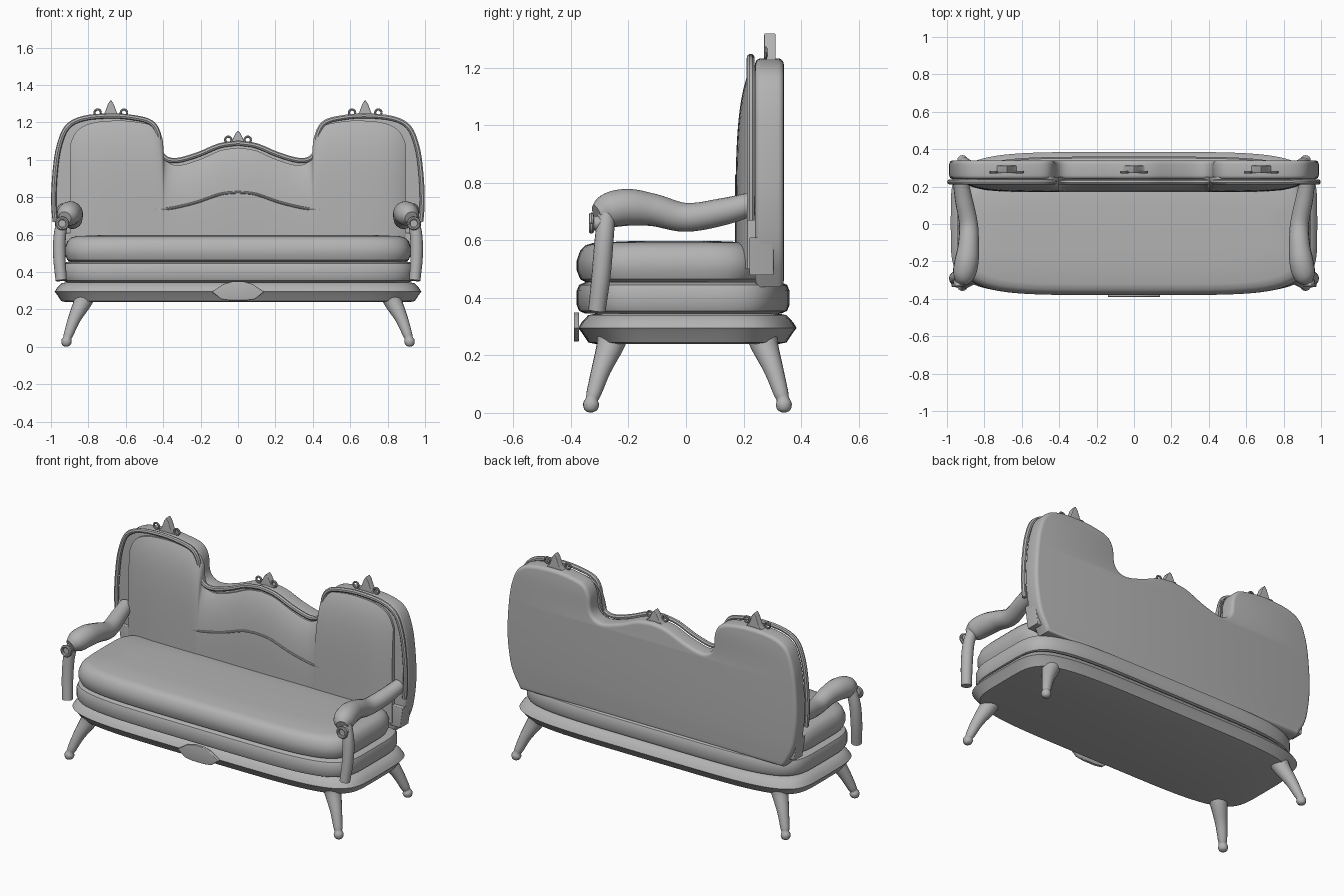
import bpy, bmesh, math
from mathutils import Vector

cube = bpy.data.objects.get("Cube")
if cube:
    bpy.data.objects.remove(cube)

mat = bpy.data.materials.new("plain_grey")
mat.use_nodes = True
grey = (0.45, 0.45, 0.45, 1)
mat.diffuse_color = grey
mat.node_tree.nodes["Principled BSDF"].inputs["Base Color"].default_value = grey


def finish(name, bm, angle=40):
    """Turn a bmesh into a shaded object."""
    bmesh.ops.recalc_face_normals(bm, faces=bm.faces)
    me = bpy.data.meshes.new(name)
    bm.to_mesh(me)
    bm.free()
    me.materials.append(mat)
    ob = bpy.data.objects.new(name, me)
    bpy.context.collection.objects.link(ob)
    bpy.ops.object.select_all(action='DESELECT')
    ob.select_set(True)
    bpy.context.view_layer.objects.active = ob
    bpy.ops.object.shade_smooth_by_angle(angle=math.radians(angle))
    return ob


def smooth(points, steps=6):
    """Catmull-Rom interpolation through points of any dimension."""
    pts = [Vector(p) for p in points]
    pts = [pts[0] * 2 - pts[1]] + pts + [pts[-1] * 2 - pts[-2]]
    out = []
    for a, b, c, d in zip(pts, pts[1:], pts[2:], pts[3:]):
        for k in range(steps):
            t = k / steps
            out.append((b * 2 + (c - a) * t + (a * 2 - b * 5 + c * 4 - d) * t * t
                        + (b * 3 - a - c * 3 + d) * t ** 3) / 2)
    return out + [pts[-2]]


def skin(bm, rings):
    """Bridge rings of equal length and cap both ends."""
    rows = [[bm.verts.new(p) for p in r] for r in rings]
    n = len(rows[0])
    for a, b in zip(rows, rows[1:]):
        for i in range(n):
            bm.faces.new((a[i], a[(i + 1) % n], b[(i + 1) % n], b[i]))
    bm.faces.new(rows[0])
    bm.faces.new(rows[-1])


def tube(name, knots, sides=16, steps=6):
    """Tube through (x, y, z, radius) knots."""
    pts = smooth(knots, steps)
    cen = [p.to_3d() if len(p) == 3 else Vector(p[:3]) for p in pts]
    rings, u = [], None
    for i, c in enumerate(cen):
        d = (cen[min(i + 1, len(cen) - 1)] - cen[max(i - 1, 0)]).normalized()
        u = d.orthogonal().normalized() if u is None else (u - d * u.dot(d)).normalized()
        v = d.cross(u)
        rings.append([c + (u * math.cos(a) + v * math.sin(a)) * pts[i][3]
                      for a in (math.tau * k / sides for k in range(sides))])
    bm = bmesh.new()
    skin(bm, rings)
    return finish(name, bm)


def slab(name, hx, y0, y1, profile, power=5, n=96):
    """Rounded-rectangle body; profile holds (inset, z) pairs."""
    cy, hy = (y0 + y1) / 2, (y1 - y0) / 2
    rings = []
    for inset, z in profile:
        ring = []
        for k in range(n):
            c, s = math.cos(math.tau * k / n), math.sin(math.tau * k / n)
            ring.append(((hx - inset) * math.copysign(abs(c) ** (2 / power), c),
                         cy + (hy - inset) * math.copysign(abs(s) ** (2 / power), s), z))
        rings.append(ring)
    bm = bmesh.new()
    skin(bm, rings)
    return finish(name, bm)


def plate(name, outline, y0, y1, bevel=0.0):
    """Extrude an (x, z) outline in depth with rounded rims."""
    cu = bpy.data.curves.new(name, 'CURVE')
    cu.dimensions, cu.fill_mode = '2D', 'BOTH'
    sp = cu.splines.new('POLY')
    sp.points.add(len(outline) - 1)
    for p, (x, z) in zip(sp.points, outline):
        p.co = (x, z, 0, 1)
    sp.use_cyclic_u = True
    cu.extrude = (y1 - y0) / 2 - bevel
    cu.bevel_depth, cu.offset, cu.bevel_resolution = bevel, -bevel, 3
    tmp = bpy.data.objects.new(name, cu)
    bpy.context.collection.objects.link(tmp)
    bpy.context.view_layer.update()
    me = bpy.data.meshes.new_from_object(tmp.evaluated_get(bpy.context.evaluated_depsgraph_get()))
    bpy.data.objects.remove(tmp)
    bm = bmesh.new()
    bm.from_mesh(me)
    bmesh.ops.remove_doubles(bm, verts=bm.verts, dist=0.0001)
    for v in bm.verts:
        v.co = (v.co.x, (y0 + y1) / 2 - v.co.z, v.co.y)
    return finish(name, bm)


def ring(name, x, y, z, radius, thick):
    pts = [(x + radius * math.cos(a), y, z + radius * math.sin(a), thick)
           for a in (math.tau * k / 20 for k in range(21))]
    return tube(name, pts, 8, 1)


# Base rail, seat frame and cushion
slab("base_rail", 0.98, -0.375, 0.385, [(0.06, 0.24), (0.035, 0.245), (0.012, 0.28), (0, 0.295),
                                       (0.012, 0.315), (0.035, 0.34), (0.06, 0.345)])
slab("seat_frame", 0.945, -0.38, 0.36, [(0.03, 0.345), (0.008, 0.355), (0, 0.375), (0, 0.425),
                                       (0.008, 0.445), (0.03, 0.455)])
slab("seat_cushion", 0.925, -0.38, 0.3, [(0.04, 0.45), (0.012, 0.465), (0, 0.495), (0, 0.53), (0.012, 0.565),
                                       (0.03, 0.583), (0.06, 0.592), (0.2, 0.598)])

# Half outline of the back, from middle top round to the bottom corner
half = [(0, 1.1), (0.1, 1.085), (0.21, 1.04), (0.32, 1.008), (0.385, 1.015), (0.42, 1.06), (0.43, 1.15),
        (0.47, 1.21), (0.56, 1.235), (0.68, 1.245), (0.83, 1.232), (0.92, 1.185), (0.965, 1.08),
        (0.985, 0.95), (0.993, 0.8), (0.985, 0.68), (0.96, 0.56), (0.9, 0.45)]
arc = [tuple(p) for p in smooth(half, 4)]
shell = [(x * 0.995, z - 0.012) for x, z in arc]
plate("back_shell", shell + [(-x, z) for x, z in reversed(shell[1:])], 0.24, 0.34, 0.02)

# Trim bead following the outline above the arms
bead = [(x * 0.992, z - 0.01) for x, z in arc if z > 0.67]
both = [(-x, z) for x, z in reversed(bead[1:])] + bead
tube("back_trim", [(x, 0.225, z, 0.014) for x, z in both], 8, 1)

# Upholstered front of the back, a padded height field
top = [(x * 0.94, z - 0.035) for x, z in arc if x * 0.94 < 0.93 and z > 1.1 or x < 0.43]
cols = []
for x, z in top:
    if z > 0.7 and (not cols or x > cols[-1][0] + 0.002):
        cols.append((x, z))
cols = [(-x, z) for x, z in reversed(cols[1:])] + cols
edge = cols[-1][0]
bm = bmesh.new()
grid = []
for x, z in cols:
    line = []
    for k in range(25):
        h = z - (z - 0.5) * (k / 24) ** 1.5
        puff = (1 - math.exp(-(z - h) / 0.12)) * (1 - 0.75 * math.exp(-(edge - abs(x)) / 0.08))
        line.append(bm.verts.new((x, 0.24 - 0.012 - 0.058 * puff, h)))
    line.append(bm.verts.new((x, 0.25, 0.5)))
    grid.append([bm.verts.new((x, 0.25, z))] + line)
for a, b in zip(grid, grid[1:]):
    for i in range(len(a) - 1):
        bm.faces.new((a[i], a[i + 1], b[i + 1], b[i]))
bm.faces.new(grid[0])
bm.faces.new(grid[-1])
finish("back_upholstery", bm, 50)

# Wavy piping across the back
tube("back_piping", [(x, 0.178 + 0.035 * (abs(x) / 0.88) ** 6, z, 0.007) for x, z in
                     [(s * a, b) for s, seq in ((-1, 1), (1, -1)) for a, b in
                      [(0.87, 0.825), (0.75, 0.82), (0.6, 0.775), (0.43, 0.735), (0.25, 0.765),
                       (0.1, 0.815), (0.02, 0.825)][::seq]]], 8, 4)

# Front medallion
oval = [(0.14, 0.295), (0.08, 0.335), (0.03, 0.35), (-0.03, 0.35), (-0.08, 0.335), (-0.14, 0.295),
        (-0.09, 0.255), (-0.04, 0.248), (0.04, 0.248), (0.09, 0.255)]
plate("front_medallion", oval, -0.39, -0.372, 0.004)


def crest(name, x, z, height, spread):
    """Pointed finial between two small scroll rings."""
    w = 0.055
    spike = [(-w, 0), (-w * 0.6, 0.25), (-w * 0.25, 0.8), (0, 1), (w * 0.25, 0.8), (w * 0.6, 0.25), (w, 0)]
    plate(name + "_finial", [(x + a, z - 0.012 + b * (height + 0.012)) for a, b in spike], 0.272, 0.312, 0.004)
    for side in (-1, 1):
        ring(name + "_scroll", x + side * spread, 0.277, z + 0.012, 0.017, 0.006)


crest("middle_crest", 0, 1.095, 0.06, 0.052)

for s, side in ((1, "left"), (-1, "right")):
    crest(side + "_crest", s * 0.68, 1.24, 0.08, 0.07)
    # Arm rest, its front post and scroll
    tube(side + "_arm", [(s * x, y, z, r) for x, y, z, r in
                         [(0.93, 0.24, 0.73, 0.04), (0.91, 0.13, 0.7, 0.047), (0.885, 0, 0.68, 0.05),
                          (0.885, -0.11, 0.705, 0.056), (0.895, -0.2, 0.715, 0.064),
                          (0.91, -0.27, 0.705, 0.06), (0.925, -0.31, 0.69, 0.035)]])
    tube(side + "_arm_post", [(s * x, y, z, r) for x, y, z, r in
                              [(0.93, -0.275, 0.7, 0.03), (0.952, -0.285, 0.6, 0.033),
                               (0.955, -0.295, 0.48, 0.033), (0.945, -0.31, 0.355, 0.03)]])
    ring(side + "_arm_scroll", s * 0.94, -0.329, 0.66, 0.028, 0.009)
    tube(side + "_scroll_boss", [(s * 0.94, -0.28, 0.66, 0.025), (s * 0.94, -0.326, 0.66, 0.025)], 16, 1)
    # Corner block beneath the back
    block = [(s * x, z) for x, z in ((0.88, 0.48), (0.95, 0.48), (0.97, 0.61), (0.88, 0.61))]
    plate(side + "_corner_block", block, 0.22, 0.305, 0.006)
    # Splayed legs with ball feet
    for f, end in ((-1, "front"), (1, "rear")):
        tube(f"{side}_{end}_leg", [(s * x, f * y + 0.005, z, r) for x, y, z, r in
                                   [(0.82, 0.26, 0.27, 0.055), (0.835, 0.27, 0.23, 0.047),
                                    (0.875, 0.3, 0.15, 0.034), (0.905, 0.325, 0.07, 0.026),
                                    (0.912, 0.332, 0.048, 0.022), (0.917, 0.335, 0.03, 0.028),
                                    (0.918, 0.336, 0.01, 0.022), (0.918, 0.336, 0.002, 0.008)]], 16, 4)
